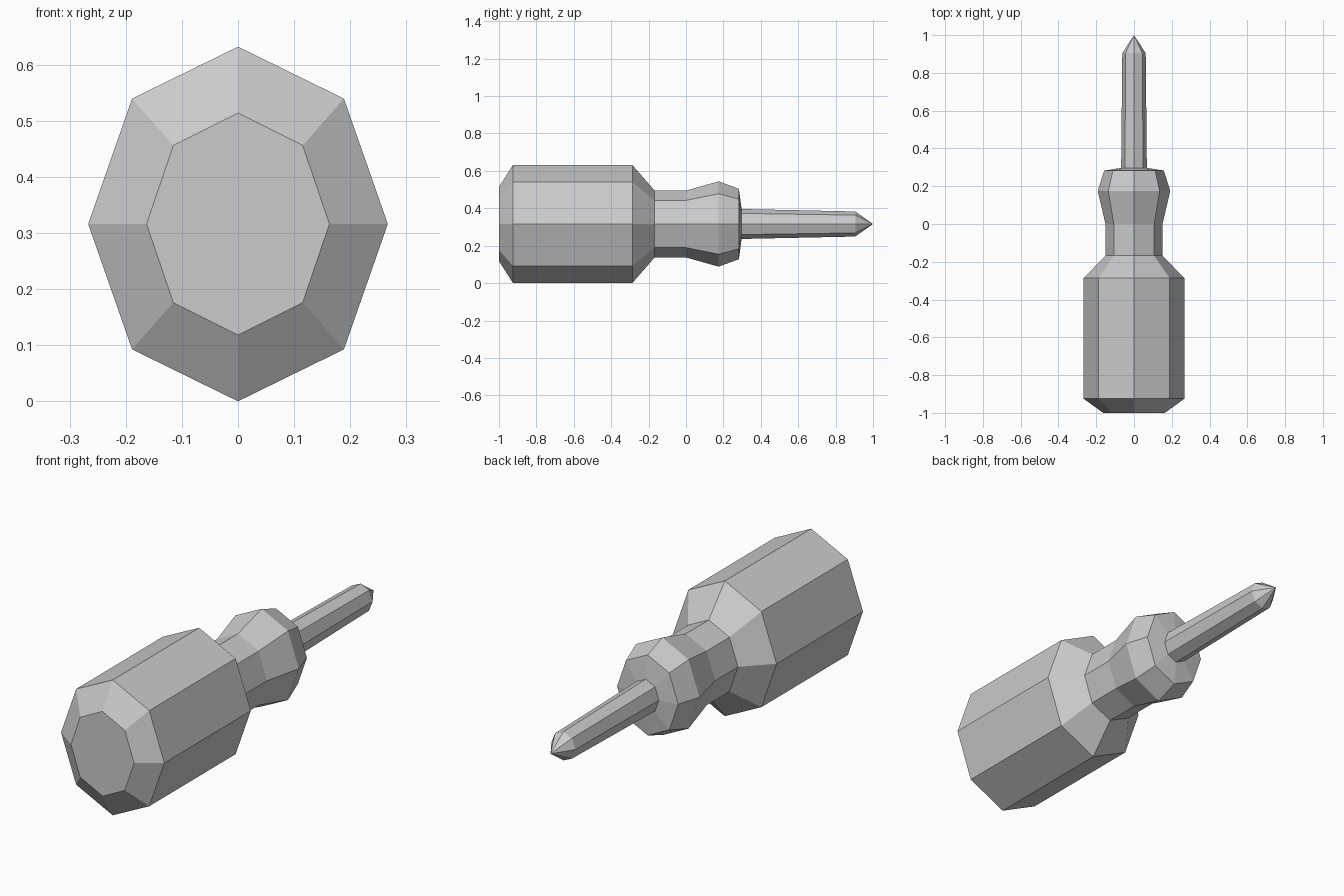
import bpy, bmesh, math

SIDES = 8
AXIS_Z = 0.316

cube = bpy.data.objects.get("Cube")
if cube:
    bpy.data.objects.remove(cube, do_unlink=True)

grey = bpy.data.materials.new("plain_grey")
grey.use_nodes = True
colour = (0.6, 0.6, 0.6, 1)
grey.diffuse_color = colour
grey.node_tree.nodes["Principled BSDF"].inputs["Base Color"].default_value = colour


def lathe(name, profile, cap_start=False, tip=None):
    """Octagonal oval rings along y; profile rows are (y, x radius, z radius)."""
    bm = bmesh.new()
    rings = []
    for y, rx, rz in profile:
        angles = [2 * math.pi * i / SIDES for i in range(SIDES)]
        rings.append([bm.verts.new((rx * math.sin(a), y, AXIS_Z + rz * math.cos(a)))
                      for a in angles])
    for a, b in zip(rings, rings[1:]):
        for i in range(SIDES):
            j = (i + 1) % SIDES
            bm.faces.new((a[i], a[j], b[j], b[i]))
    if cap_start:
        bm.faces.new(rings[0][::-1])
    if tip is not None:
        point = bm.verts.new((0, tip, AXIS_Z))
        for i in range(SIDES):
            bm.faces.new((rings[-1][i], rings[-1][(i + 1) % SIDES], point))
    bmesh.ops.recalc_face_normals(bm, faces=bm.faces)
    # Open shells need an explicit outward check
    side = max(bm.faces, key=lambda f: f.calc_center_median().z)
    if side.normal.z < 0:
        bmesh.ops.reverse_faces(bm, faces=bm.faces)
    mesh = bpy.data.meshes.new(name)
    bm.to_mesh(mesh)
    bm.free()
    mesh.materials.append(grey)
    obj = bpy.data.objects.new(name, mesh)
    bpy.context.collection.objects.link(obj)
    return obj


# Grip with chamfered butt, narrow neck and flared collar
lathe("handle", [
    (-1.0, 0.163, 0.198),
    (-0.925, 0.267, 0.316),
    (-0.287, 0.267, 0.316),
    (-0.168, 0.151, 0.179),
    (0.0, 0.151, 0.179),
    (0.175, 0.192, 0.228),
    (0.283, 0.158, 0.188),
    (0.297, 0.068, 0.08),
], cap_start=True)

# Slightly tapered shaft with pointed tip
lathe("shaft", [
    (0.297, 0.068, 0.08),
    (0.905, 0.062, 0.067),
], tip=1.0)
